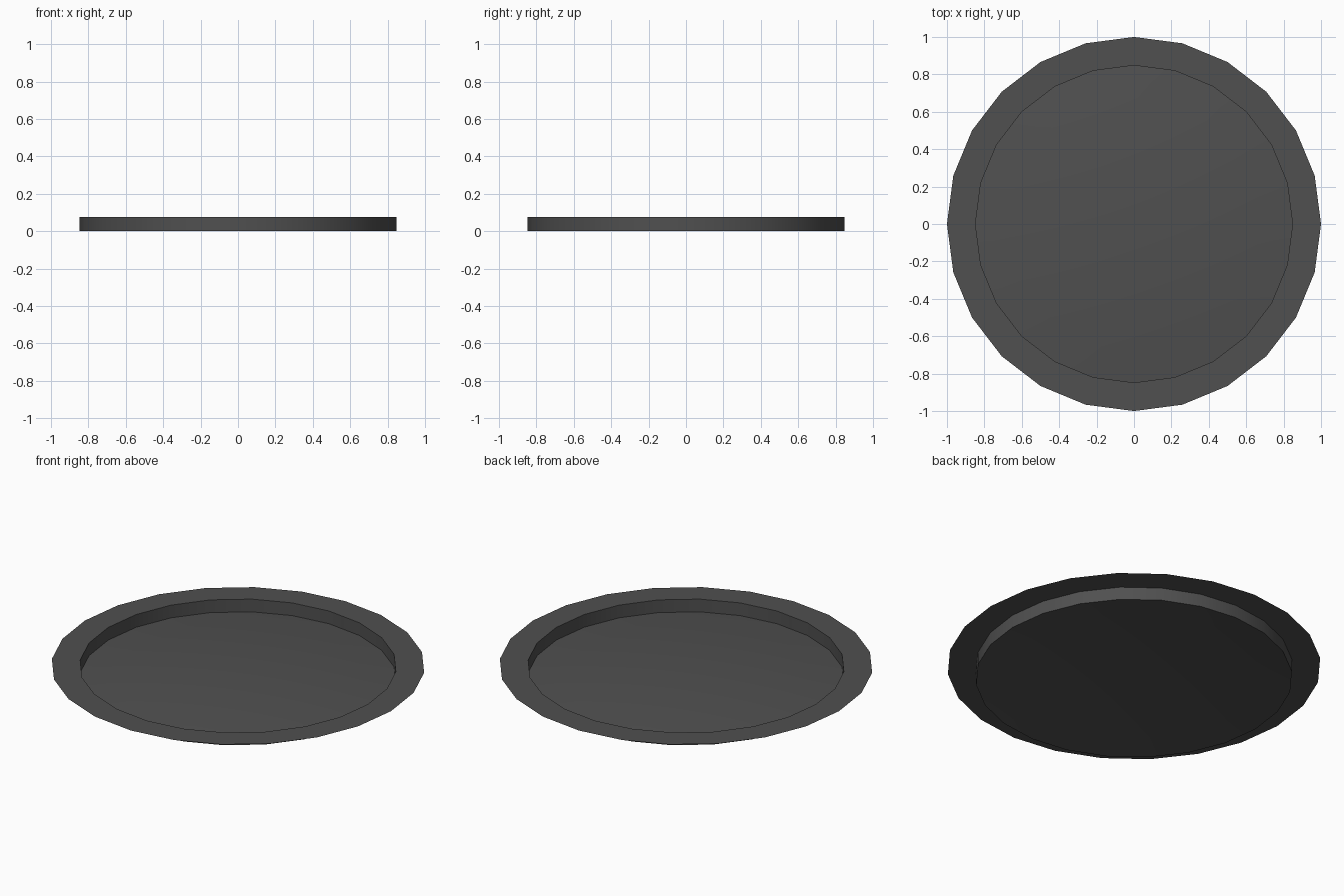
import bpy, bmesh, math

if "Cube" in bpy.data.objects:
    bpy.data.objects.remove(bpy.data.objects["Cube"])

SIDES = 24
RADIUS = 0.848
DOME = 0.05
# (radius, height): gently domed floor, upright wall, flat rim
PROFILE = [(RADIUS * k / 5, DOME * (1 - (k / 5) ** 2)) for k in range(1, 6)]
PROFILE += [(RADIUS, 0.075), (1.0, 0.075)]

grey = bpy.data.materials.new("dark grey")
grey.diffuse_color = (0.08, 0.08, 0.08, 1)
grey.use_nodes = True
grey.node_tree.nodes["Principled BSDF"].inputs["Base Color"].default_value = grey.diffuse_color

# Shallow dish, spun from the profile
bm = bmesh.new()
rings = [[bm.verts.new((r * math.cos(math.tau * i / SIDES),
                        r * math.sin(math.tau * i / SIDES), z))
          for i in range(SIDES)] for r, z in PROFILE]
centre = bm.verts.new((0, 0, DOME))
for i in range(SIDES):
    j = (i + 1) % SIDES
    bm.faces.new((centre, rings[0][i], rings[0][j]))
    for inner, outer in zip(rings, rings[1:]):
        bm.faces.new((inner[i], outer[i], outer[j], inner[j]))

mesh = bpy.data.meshes.new("dish")
bm.to_mesh(mesh)
bm.free()
mesh.materials.append(grey)
dish = bpy.data.objects.new("dish", mesh)
bpy.context.collection.objects.link(dish)

# Smooth floor and wall, crisp folds at floor edge and rim
bpy.context.view_layer.objects.active = dish
dish.select_set(True)
bpy.ops.object.shade_smooth_by_angle(angle=math.radians(30))
